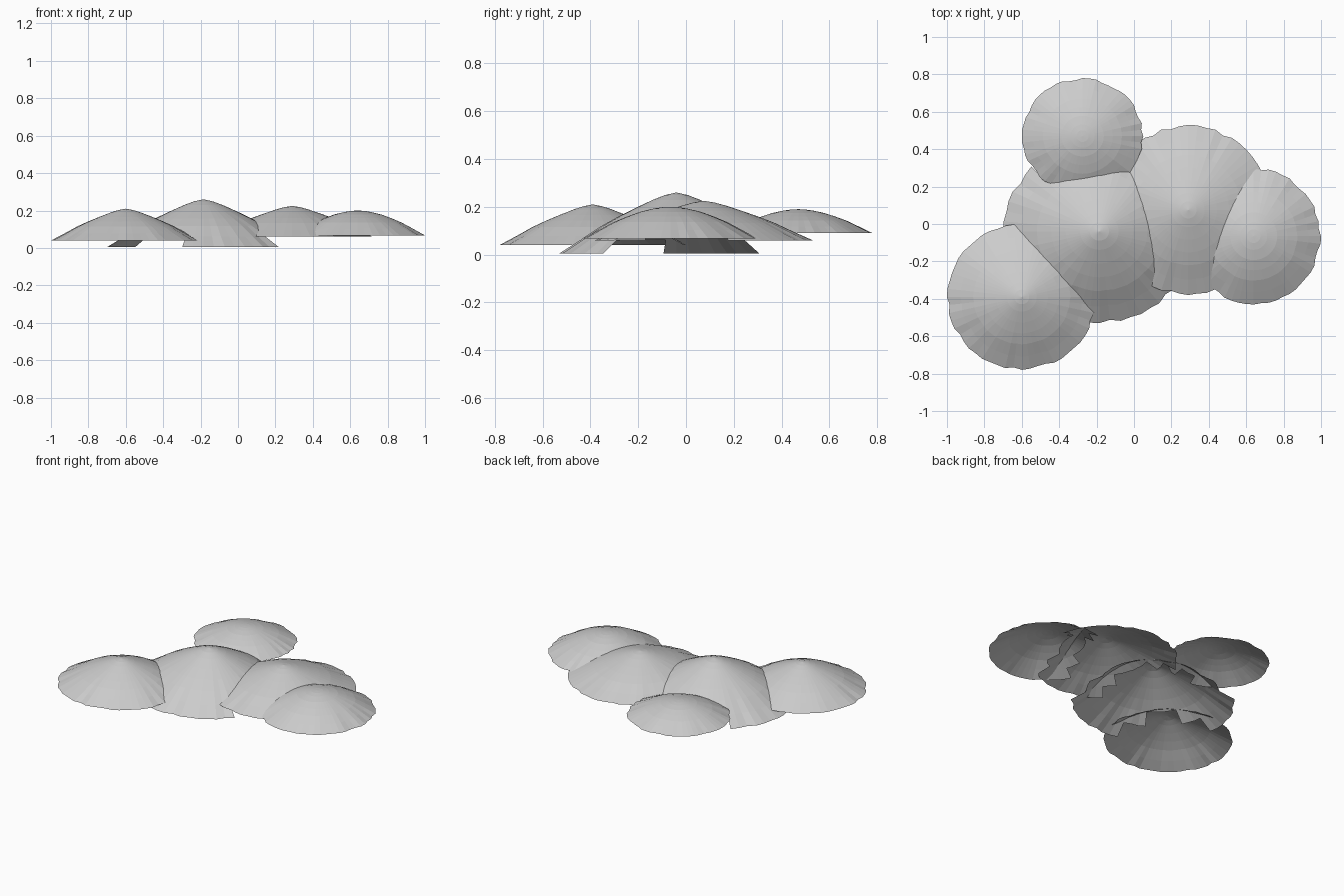
import bpy, bmesh, math, random

if "Cube" in bpy.data.objects:
    bpy.data.objects.remove(bpy.data.objects["Cube"])

random.seed(4)
SIDES = 56
# normalised cap profile: (radius fraction, height fraction)
STEEP = [(0, 1), (.1, .955), (.2, .88), (.35, .745), (.5, .6), (.65, .44), (.82, .22), (1, 0)]
ROUND = [(0, 1), (.1, .985), (.2, .94), (.35, .84), (.5, .69), (.65, .52), (.82, .27), (1, 0)]

# name: centre x, centre y, radius x, radius y, rim z, top z, profile
CAPS = {
    "front_left_cap": (-.6, -.39, .4, .39, .04, .21, STEEP),
    "middle_cap": (-.185, -.04, .515, .49, .005, .26, STEEP),
    "right_cap": (.29, .075, .44, .455, .06, .225, STEEP),
    "far_right_cap": (.64, -.065, .36, .365, .067, .2, ROUND),
    "back_cap": (-.275, .47, .325, .31, .09, .19, ROUND),
}


def height(cap, x, y):
    """Height of a cap above a point, or None outside its rim."""
    cx, cy, rx, ry, z0, z1, prof = cap
    t = math.hypot((x - cx) / rx, (y - cy) / ry)
    for (a, ha), (b, hb) in zip(prof, prof[1:]):
        if t <= b:
            return z0 + (z1 - z0) * (ha + (hb - ha) * (t - a) / (b - a))
    return None


def make_cap(name, cap):
    cx, cy, rx, ry, z0, z1, prof = cap
    bm = bmesh.new()
    apex = bm.verts.new((cx, cy, z1))
    # ragged rim: small radial steps between the folds
    rag = [1 - random.choice((0, 0, .012, .03)) for _ in range(SIDES)]
    for quarter in range(4):
        rag[quarter * SIDES // 4] = 1
    rings = []
    for t, h in prof[1:]:
        ring = []
        for i in range(SIDES):
            a = math.tau * i / SIDES
            r = t * (1 + (rag[i] - 1) * t * t)
            ring.append(bm.verts.new((cx + rx * r * math.cos(a),
                                      cy + ry * r * math.sin(a),
                                      z0 + (z1 - z0) * h)))
        rings.append(ring)
    for i in range(SIDES):
        j = (i + 1) % SIDES
        bm.faces.new((apex, rings[0][i], rings[0][j]))
        for low, up in zip(rings[1:], rings):
            bm.faces.new((up[i], low[i], low[j], up[j]))
    # open the areas buried well beneath a neighbouring cap
    buried = []
    for f in bm.faces:
        c = f.calc_center_median()
        for other, data in CAPS.items():
            h = height(data, c.x, c.y) if other != name else None
            if h is not None and h - c.z > .05:
                buried.append(f)
                break
    bmesh.ops.delete(bm, geom=buried, context='FACES')
    mesh = bpy.data.meshes.new(name)
    bm.to_mesh(mesh)
    bm.free()
    bpy.context.collection.objects.link(bpy.data.objects.new(name, mesh))


for cap_name, cap_data in CAPS.items():
    make_cap(cap_name, cap_data)
